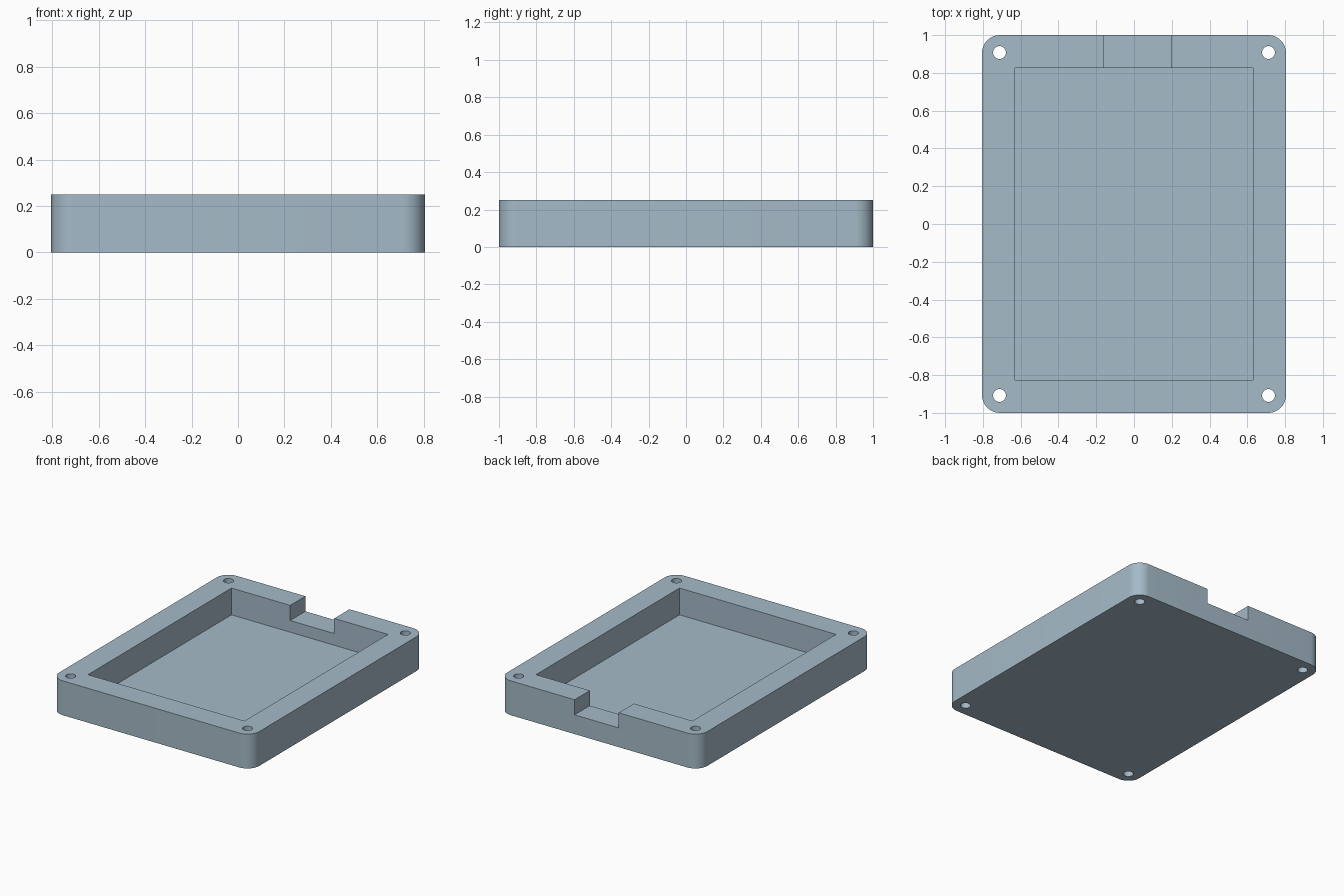
import bpy, bmesh, math

if "Cube" in bpy.data.objects:
    bpy.data.objects.remove(bpy.data.objects["Cube"])

HX, HY, H = 0.805, 1.0, 0.25      # half width, half depth, height
CX, CY = 0.63, 0.825              # pocket half sizes
FLOOR, NOTCH_Z = 0.055, 0.14
R = 0.095                         # corner radius
HOLE_X, HOLE_Y, HOLE_R = 0.712, 0.908, 0.034

mat = bpy.data.materials.new("blue_grey")
mat.diffuse_color = (0.375, 0.495, 0.575, 1)
mat.use_nodes = True
mat.node_tree.nodes["Principled BSDF"].inputs["Base Color"].default_value = mat.diffuse_color


def prism(name, pts, z0, z1):
    """Extrude a counter-clockwise outline from z0 to z1."""
    bm = bmesh.new()
    face = bm.faces.new([bm.verts.new((x, y, z0)) for x, y in pts])
    ext = bmesh.ops.extrude_face_region(bm, geom=[face])
    verts = [g for g in ext["geom"] if isinstance(g, bmesh.types.BMVert)]
    bmesh.ops.translate(bm, verts=verts, vec=(0, 0, z1 - z0))
    bmesh.ops.recalc_face_normals(bm, faces=bm.faces)
    mesh = bpy.data.meshes.new(name)
    bm.to_mesh(mesh)
    bm.free()
    obj = bpy.data.objects.new(name, mesh)
    bpy.context.collection.objects.link(obj)
    return obj


def arc(cx, cy, r, a0, a1, n):
    return [(cx + r * math.cos(a0 + (a1 - a0) * i / n),
             cy + r * math.sin(a0 + (a1 - a0) * i / n)) for i in range(n + 1)]


def rect(x0, x1, y0, y1):
    return [(x0, y0), (x1, y0), (x1, y1), (x0, y1)]


# Rounded block
outline = []
for k, (sx, sy) in enumerate([(1, 1), (-1, 1), (-1, -1), (1, -1)]):
    a = k * math.pi / 2
    outline += arc(sx * (HX - R), sy * (HY - R), R, a, a + math.pi / 2, 12)
tray = prism("enclosure_tray", outline, 0, H)
tray.data.materials.append(mat)

# Pocket, cable notch in the back wall, and four screw holes
cutters = [prism("pocket_cutter", rect(-CX, CX, -CY, CY), FLOOR, H + 0.1),
           prism("notch_cutter", rect(-0.158, 0.197, CY - 0.1, HY + 0.1), NOTCH_Z, H + 0.2)]
for sx in (-1, 1):
    for sy in (-1, 1):
        ring = arc(sx * HOLE_X, sy * HOLE_Y, HOLE_R, 0, 2 * math.pi, 32)[:-1]
        cutters.append(prism("screw_hole_cutter", ring, -0.1, H + 0.1))

bpy.context.view_layer.objects.active = tray
tray.select_set(True)
for c in cutters:
    c.hide_render = True
    mod = tray.modifiers.new("cut", "BOOLEAN")
    mod.operation = "DIFFERENCE"
    mod.solver = "EXACT"
    mod.object = c
    bpy.ops.object.modifier_apply(modifier=mod.name)
    bpy.data.objects.remove(c, do_unlink=True)

# Smooth round corners and holes, sharp edges elsewhere
bpy.ops.object.shade_smooth_by_angle(angle=math.radians(30))
